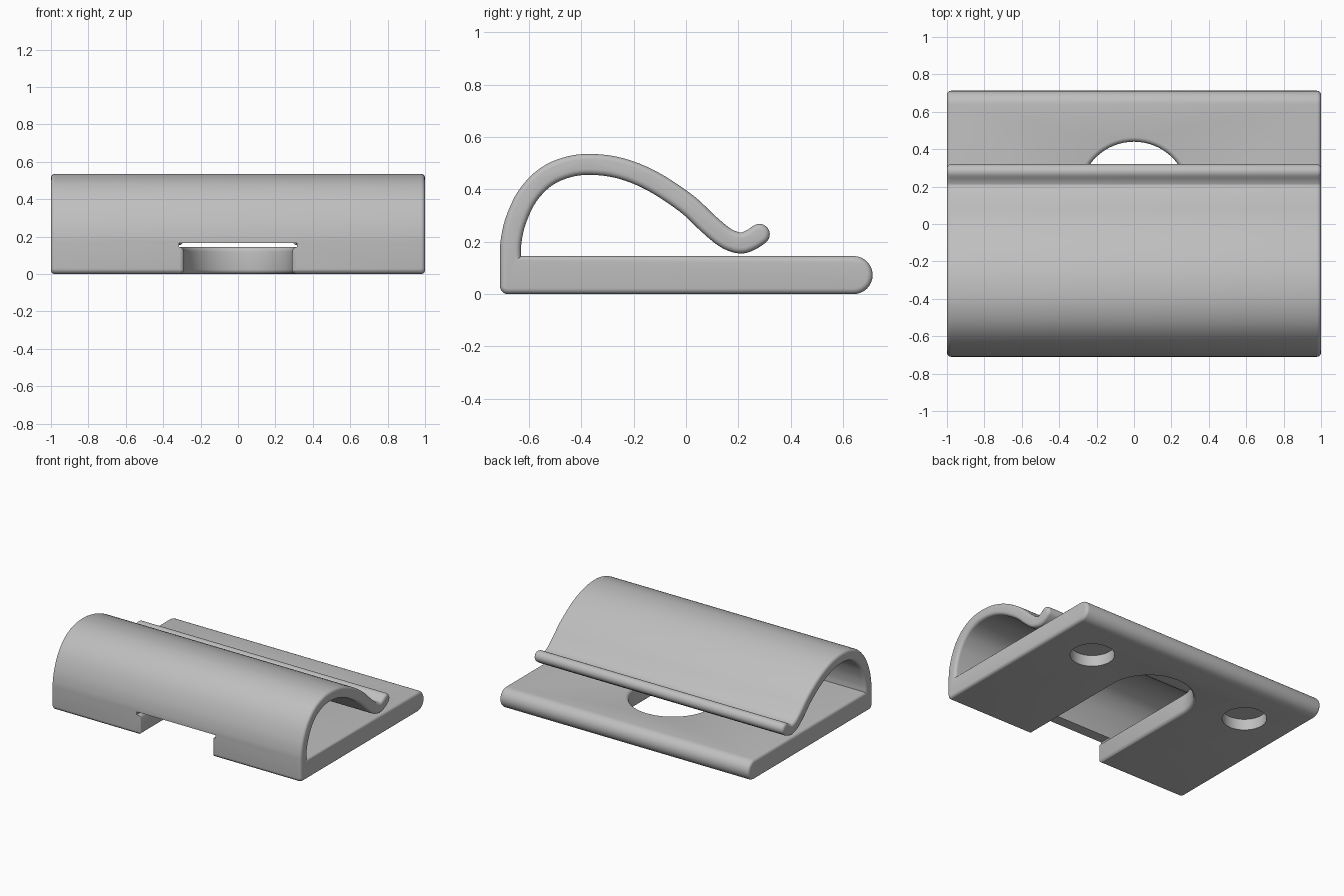
import bpy, bmesh, math
from mathutils import Vector as V
from math import sin, cos, pi

if "Cube" in bpy.data.objects:
    bpy.data.objects.remove(bpy.data.objects["Cube"])

grey = bpy.data.materials.new("plain grey")
grey.use_nodes = True
grey.diffuse_color = (0.52, 0.52, 0.52, 1)
grey.node_tree.nodes["Principled BSDF"].inputs["Base Color"].default_value = grey.diffuse_color

TOP, HALF, FILLET = 0.145, 0.04, 0.025


def arc(cx, cy, r, a, b, n):
    return [V((cx + r * cos(a + (b - a) * i / n), cy + r * sin(a + (b - a) * i / n)))
            for i in range(n + 1)]


def loft(name, rings):
    """Skin equal-length rings of 3D points and cap both ends."""
    bm = bmesh.new()
    loops = [[bm.verts.new(p) for p in ring] for ring in rings]
    for a, b in zip(loops, loops[1:]):
        for i in range(len(a)):
            j = (i + 1) % len(a)
            bm.faces.new((a[i], a[j], b[j], b[i]))
    bm.faces.new(loops[0][::-1])
    bm.faces.new(loops[-1])
    bmesh.ops.recalc_face_normals(bm, faces=bm.faces)
    mesh = bpy.data.meshes.new(name)
    bm.to_mesh(mesh)
    bm.free()
    ob = bpy.data.objects.new(name, mesh)
    bpy.context.collection.objects.link(ob)
    mesh.materials.append(grey)
    return ob


def inset(pts, d):
    """Move a counterclockwise outline inward by d."""
    out = []
    for i, p in enumerate(pts):
        e1 = (p - pts[i - 1]).normalized()
        e2 = (pts[(i + 1) % len(pts)] - p).normalized()
        n1, n2 = V((-e1.y, e1.x)), V((-e2.y, e2.x))
        out.append(p + (n1 + n2) * (d / (1 + n1.dot(n2))))
    return out


def smooth_path(pts, n):
    """Catmull-Rom curve through the points."""
    p = [2 * pts[0] - pts[1]] + pts + [2 * pts[-1] - pts[-2]]
    path = []
    for a, b, c, d in zip(p, p[1:], p[2:], p[3:]):
        for k in range(n):
            t = k / n
            path.append(0.5 * (2 * b + (c - a) * t + (2 * a - 5 * b + 4 * c - d) * t * t
                               + (3 * b - a - 3 * c + d) * t ** 3))
    return path + [pts[-1]]


# Spring arm centre line, from the base wall to the curled lip (y, z)
path = smooth_path([V(p) for p in (
    (-.67, TOP), (-.668, .2), (-.65, .28), (-.605, .375), (-.535, .447), (-.45, .485),
    (-.36, .495), (-.25, .48), (-.13, .432), (0, .347), (.08, .273), (.14, .222),
    (.18, .201), (.215, .195), (.25, .208), (.28, .228))], 4)
inner, outer = [], []
for i, p in enumerate(path):
    t = (path[min(i + 1, len(path) - 1)] - path[max(i - 1, 0)]).normalized()
    if i == 0:
        t = V((0, 1))
    side = V((t.y, -t.x)) * HALF
    inner.append(p + side)
    outer.append(p - side)
lip = math.atan2(t.y, t.x)

# One outline for plate and arm
half = TOP / 2
outline = (arc(-.68, .03, .03, pi, 1.5 * pi, 6)
           + arc(.64, half, half, -pi / 2, pi / 2, 16)
           + inner
           + arc(path[-1].x, path[-1].y, HALF, lip - pi / 2, lip + pi / 2, 12)[1:-1]
           + outer[::-1])

# Extrude across x with rounded ends
R = 0.022
steps = [(1 - R * (1 - sin(a)), R * (1 - cos(a))) for a in [pi / 2 * k / 5 for k in range(6)]]
sections = [(-x, d) for x, d in steps[::-1]] + steps
body = loft("spring_clip", [[(x, p.x, p.y) for p in inset(outline, d)] for x, d in sections])

# Flare giving rounded rims to a cut: (distance from surface, widening)
flare = [(FILLET * (1 - sin(a)), FILLET * (1 - cos(a)))
         for a in [pi / 2 * (1 - k / 5) for k in range(6)]]
flare.insert(0, (-.02, FILLET))


def slot_ring(z, o):
    w = .29 + o
    pts = [V((-w, -.8)), V((w, -.8))] + arc(0, .15, w, 0, pi, 32)
    return [(p.x, p.y, z) for p in pts]


def window_ring(y, o):
    w, h = .288 + o, .148 + o
    return [(-w, y, -.1), (w, y, -.1), (w, y, h), (-w, y, h)]


def disc(x, z):
    return [(p.x, p.y, z) for p in arc(x, .35, .146, 0, 2 * pi, 40)[:-1]]


# Round-ended slot, front window and two blind pockets under the plate
layers = flare + [(TOP - d, o) for d, o in flare[::-1]]
cutters = [
    loft("slot_cutter", [slot_ring(z, o) for z, o in layers]),
    loft("window_cutter", [window_ring(-.71 + d, o) for d, o in flare] + [window_ring(-.6, 0)]),
]
for s in (-1, 1):
    cutters.append(loft("pocket_cutter", [disc(s * .65, -.05), disc(s * .65, .08)]))

bpy.ops.object.select_all(action='DESELECT')
bpy.context.view_layer.objects.active = body
body.select_set(True)
for cutter in cutters:
    cutter.hide_render = True
    mod = body.modifiers.new("cut", 'BOOLEAN')
    mod.operation, mod.solver, mod.object = 'DIFFERENCE', 'EXACT', cutter
    bpy.ops.object.modifier_apply(modifier=mod.name)
    bpy.data.objects.remove(cutter)

bpy.ops.object.shade_smooth_by_angle(angle=math.radians(30))
